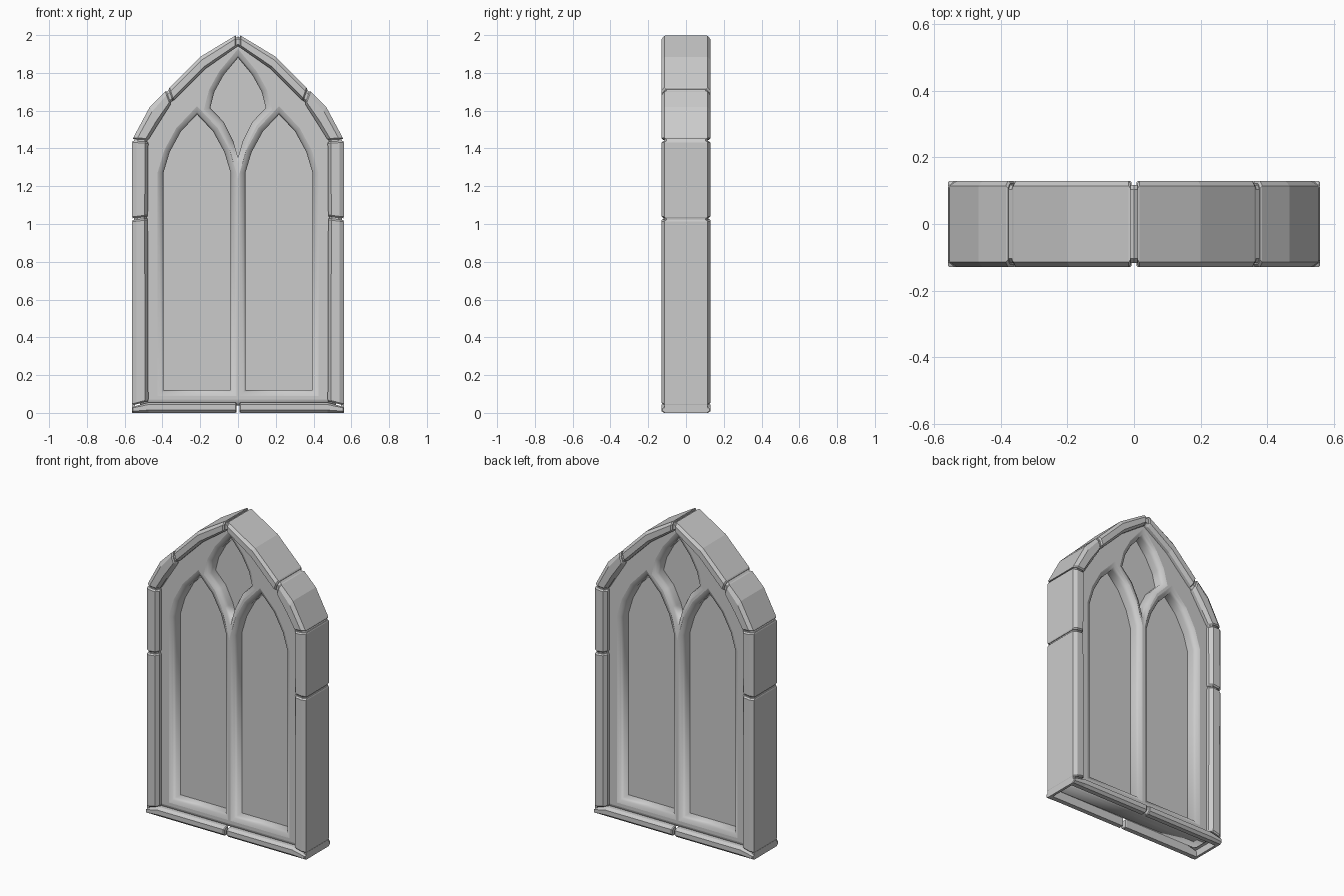
import bpy, bmesh
from mathutils import Vector

if "Cube" in bpy.data.objects:
    bpy.data.objects.remove(bpy.data.objects["Cube"])

# (outer point, inner point) stations in the x-z plane, right half
STILE_LOW = [((.56, .04), (.475, .062)), ((.56, 1.02), (.478, 1.03))]
STILE_TOP = [((.56, 1.03), (.478, 1.04)), ((.56, 1.44), (.475, 1.435))]
ARCH_LOW = [((.558, 1.45), (.475, 1.445)), ((.467, 1.62), (.425, 1.525)),
            ((.38, 1.707), (.355, 1.635))]
ARCH_TOP = [((.368, 1.717), (.345, 1.65)), ((.2, 1.885), (.175, 1.82)),
            ((.01, 2.0), (.01, 1.935))]
SILL = [((.008, 0), (.008, .055)), ((.475, 0), (.475, .055)), ((.56, 0), (.56, .032))]

# cross-sections: (0 outer .. 1 inner, y)
FULL = [(0, -.115), (.27, -.13), (.8, -.13), (1, -.108),
        (1, .108), (.8, .13), (.27, .13), (0, .115)]
STRIP = [(0, -.115), (.27, -.13), (.8, -.13), (1, -.108), (1, -.085), (0, -.085)]


def add_mesh(name, bm):
    bmesh.ops.recalc_face_normals(bm, faces=bm.faces[:])
    me = bpy.data.meshes.new(name)
    bm.to_mesh(me)
    bm.free()
    ob = bpy.data.objects.new(name, me)
    bpy.context.collection.objects.link(ob)
    return ob


def block(name, stations, profile, sx=1, sy=1, inset=0.0, chamfer=.008):
    """Loft a cross-section along stations, with chamfered ends."""
    rows = []
    for o, i in stations:
        o, i = Vector(o), Vector(i)
        rows.append([Vector((*(o.lerp(i, inset + t * (1 - 2 * inset))), y * (1 - inset)))
                     for t, y in profile])
    if chamfer:
        def end(a, b):
            c = sum(a, Vector()) / len(a)
            cap = []
            for p in a:
                d = c - p
                cap.append(p + d.normalized() * min(chamfer, d.length * .4))
            step = [p + (q - p).normalized() * chamfer for p, q in zip(a, b)]
            return cap, step
        cap0, first = end(rows[0], rows[1])
        cap1, last = end(rows[-1], rows[-2])
        rows = [cap0, first] + rows[1:-1] + [last, cap1]
    bm = bmesh.new()
    rings = [[bm.verts.new((p.x * sx, p.z * sy, p.y)) for p in r] for r in rows]
    n = len(profile)
    for a, b in zip(rings, rings[1:]):
        for k in range(n):
            bm.faces.new((a[k], a[(k + 1) % n], b[(k + 1) % n], b[k]))
    bm.faces.new(rings[0])
    bm.faces.new(rings[-1])
    return add_mesh(name, bm)


def panel(name, outlines, extrude, bevel=0.0):
    """Filled outline with holes, rounded edges, upright in x-z."""
    cu = bpy.data.curves.new(name, 'CURVE')
    cu.dimensions = '2D'
    cu.fill_mode = 'BOTH'
    cu.extrude, cu.bevel_depth, cu.offset = extrude, bevel, -bevel
    cu.bevel_resolution = 1
    for pts in outlines:
        sp = cu.splines.new('POLY')
        sp.points.add(len(pts) - 1)
        for p, (x, z) in zip(sp.points, pts):
            p.co = (x, z, 0, 1)
        sp.use_cyclic_u = True
    ob = bpy.data.objects.new(name, cu)
    ob.rotation_euler.x = 1.5707963
    bpy.context.collection.objects.link(ob)
    bpy.ops.object.select_all(action='DESELECT')
    ob.select_set(True)
    bpy.context.view_layer.objects.active = ob
    bpy.ops.object.convert(target='MESH')
    return ob


def mirrored(half, cx=0.0):
    """Close a right-hand half outline (bottom to top) about x = cx."""
    left = [(-x, z) for x, z in reversed(half) if x > 1e-6]
    return [(cx + x, z) for x, z in half + left]


# Stone frame blocks and the mortar core behind their joints
for side, sx in (("right", 1), ("left", -1)):
    for name, st in (("lower_jamb", STILE_LOW), ("upper_jamb", STILE_TOP),
                     ("lower_arch", ARCH_LOW), ("upper_arch", ARCH_TOP)):
        block(f"{name}_{side}", st, FULL, sx)
    core = STILE_LOW[:1] + STILE_TOP[1:] + ARCH_LOW[1:] + ARCH_TOP[1:2] \
        + [((0, 2.0), (0, 1.935))]
    block(f"mortar_core_{side}", core, FULL, sx, inset=.1, chamfer=0)
    # Sill: front and back strips with a thin end wall, open underneath
    for face, sy in (("front", 1), ("back", -1)):
        block(f"sill_{face}_{side}", SILL, STRIP, sx, sy, chamfer=.005)
    bm = bmesh.new()
    bmesh.ops.create_cube(bm, size=1)
    for v in bm.verts:
        v.co = (sx * (.552 + v.co.x * .016), v.co.y * .23, .022 + v.co.z * .044)
    add_mesh(f"sill_end_{side}", bm)

# Tracery: two lancets and a top light cut from one plate
border = mirrored([(.52, .04), (.52, 1.44), (.45, 1.56), (.37, 1.67), (.19, 1.85), (0, 1.97)])
lancet = [(.178, .12), (.178, 1.27), (.145, 1.38), (.085, 1.49), (0, 1.58)]
top_light = [(0, 1.35), (.025, 1.44), (.075, 1.54), (.147, 1.615),
             (.125, 1.7), (.075, 1.79), (0, 1.88)]
tracery = panel("tracery", [border, mirrored(lancet, .217), mirrored(lancet, -.217),
                            mirrored(top_light)], .058, .03)

# Window pane
panel("pane", [border], .015)
